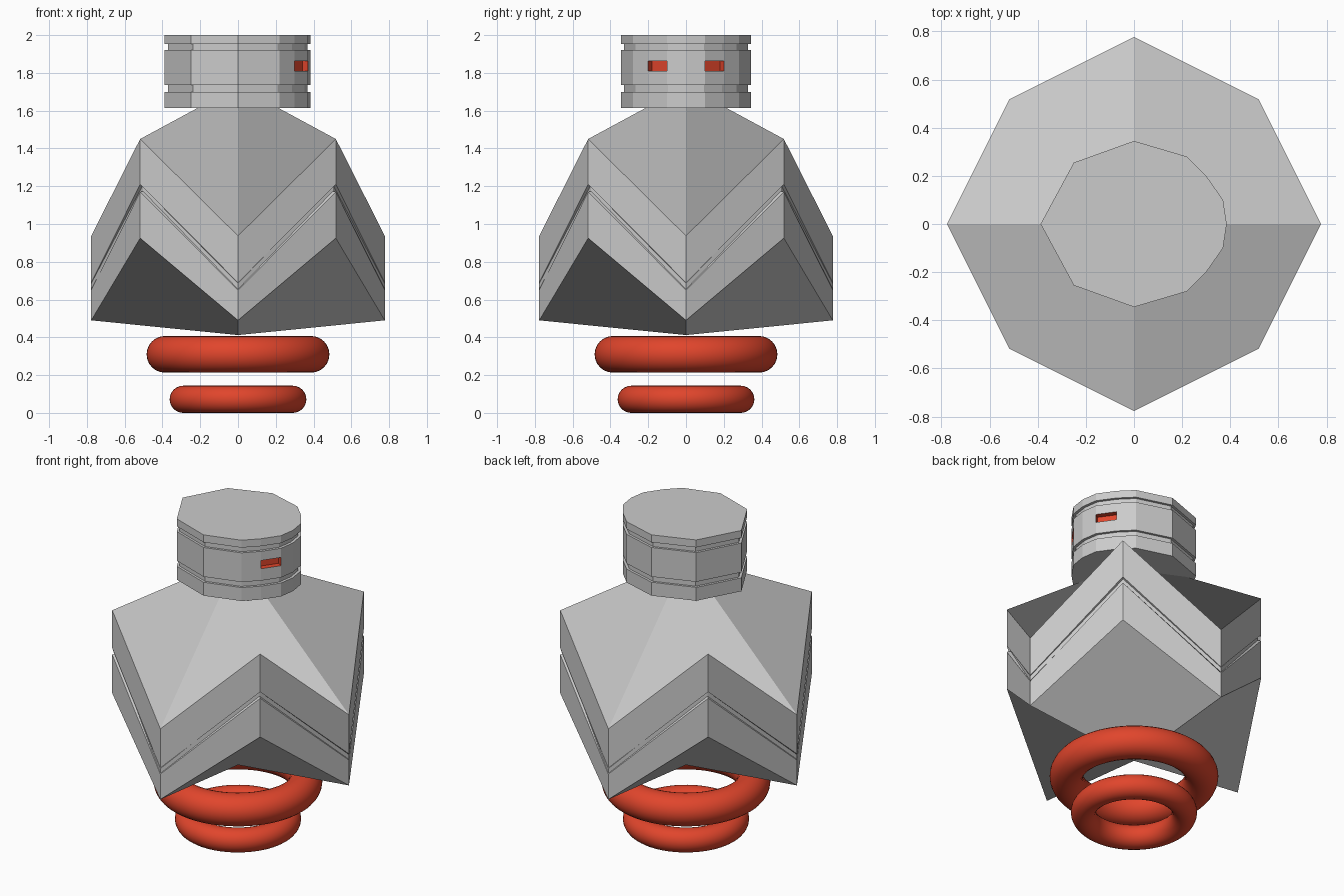
import bpy, bmesh
from mathutils import Vector

if "Cube" in bpy.data.objects:
    bpy.data.objects.remove(bpy.data.objects["Cube"])

red = bpy.data.materials.new("red_glow")
red.diffuse_color = (0.75, 0.06, 0.025, 1)
red.use_nodes = True
red.node_tree.nodes["Principled BSDF"].inputs["Base Color"].default_value = red.diffuse_color


def finish(bm, name, mats=()):
    mesh = bpy.data.meshes.new(name)
    bm.to_mesh(mesh)
    bm.free()
    obj = bpy.data.objects.new(name, mesh)
    bpy.context.collection.objects.link(obj)
    for m in mats:
        mesh.materials.append(m)
    return obj


def loft(bm, rings):
    """Join closed rings (counter-clockwise, bottom to top) with quads."""
    n = len(rings[0])
    for lo, hi in zip(rings, rings[1:]):
        for i in range(n):
            j = (i + 1) % n
            bm.faces.new((lo[i], lo[j], hi[j], hi[i]))


# Body: zigzag octagon, low at the four axis points, high at the diagonals
def zigzag_ring(bm, z_axis, z_diag, diag_scale=1.0):
    a, d = 0.777, 0.518 * diag_scale
    pts = [(a, 0), (d, d), (0, a), (-d, d), (-a, 0), (-d, -d), (0, -a), (d, -d)]
    return [bm.verts.new((x, y, z_diag if i % 2 else z_axis))
            for i, (x, y) in enumerate(pts)]


bm = bmesh.new()
body = [zigzag_ring(bm, *r) for r in (
    (0.49, 0.925), (0.65, 1.17),                 # lower plate
    (0.655, 1.173, 0.97), (0.685, 1.207, 0.97),  # tapering groove
    (0.69, 1.21), (0.937, 1.45))]                # upper plate
loft(bm, body)
top = bm.verts.new((0, 0, 1.73))
bottom = bm.verts.new((0, 0, 0.412))
for i in range(0, 8, 2):
    j, k = i + 1, (i + 2) % 8
    bm.faces.new((top, body[-1][i], body[-1][j], body[-1][k]))
    bm.faces.new((bottom, body[0][k], body[0][j], body[0][i]))
finish(bm, "body")

# Head: faceted drum with two grooves and two recessed eyes
half = [(0.385, 0), (0.37, 0.1), (0.30, 0.20), (0.22, 0.28),
        (0, 0.345), (-0.25, 0.255), (-0.388, 0)]
outline = half + [(x, -y) for x, y in half[-2:0:-1]]
levels = [(1.615, 1), (1.70, 1), (1.70, 0.955), (1.735, 0.955), (1.735, 1),
          (1.81, 1), (1.862, 1),
          (1.92, 1), (1.92, 0.955), (1.953, 0.955), (1.953, 1), (2.0, 1)]
bm = bmesh.new()
rings = [[bm.verts.new((x * s, y * s, z)) for x, y in outline] for z, s in levels]
loft(bm, rings)
bm.faces.new(rings[0][::-1])
bm.faces.new(rings[-1])
bm.faces.ensure_lookup_table()
n = len(outline)
eyes = [bm.faces[5 * n + 1], bm.faces[5 * n + n - 2]]
for eye in eyes:
    inward = -eye.normal if eye.normal.length else Vector()
    eye.normal_update()
    inward = -eye.normal * 0.035
    result = bmesh.ops.inset_individual(bm, faces=[eye], thickness=0, depth=0)
    for f in result["faces"] + [eye]:
        f.material_index = 1
    for v in eye.verts:
        v.co += inward
grey = bpy.data.materials.new("plain_grey")
grey.diffuse_color = (0.8, 0.8, 0.8, 1)
grey.use_nodes = True
grey.node_tree.nodes["Principled BSDF"].inputs["Base Color"].default_value = grey.diffuse_color
finish(bm, "head", (None, red))

bpy.data.materials.remove(grey)

# Hover rings under the body
for name, major, minor, z in (("upper_ring", 0.387, 0.097, 0.31),
                              ("lower_ring", 0.290, 0.072, 0.072)):
    bpy.ops.mesh.primitive_torus_add(major_radius=major, minor_radius=minor,
                                     major_segments=64, minor_segments=24,
                                     location=(0, 0, z))
    ring = bpy.context.object
    ring.name = name
    ring.data.materials.append(red)
    bpy.ops.object.shade_smooth()
